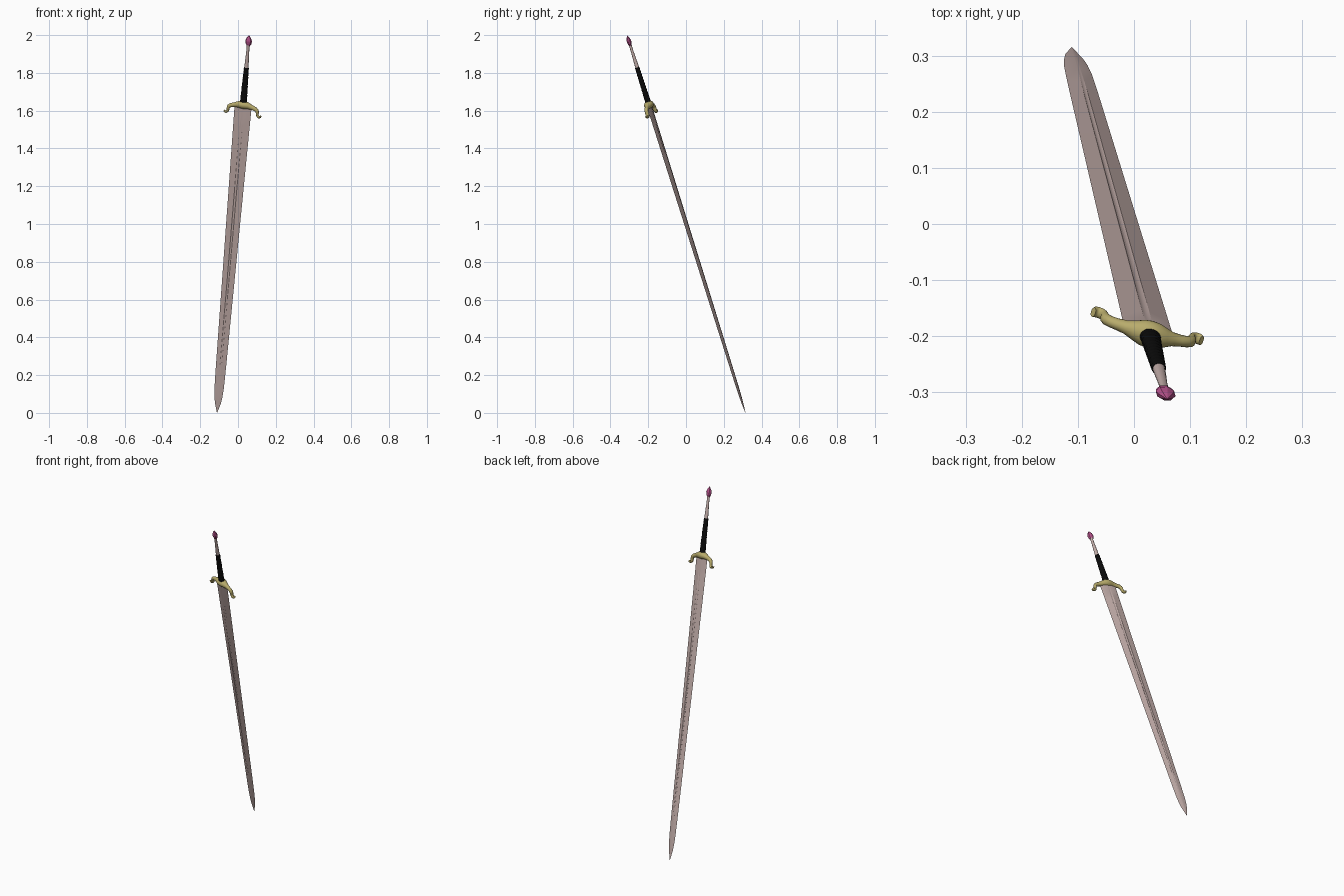
import bpy, bmesh, math
from mathutils import Vector, Matrix

if "Cube" in bpy.data.objects:
    bpy.data.objects.remove(bpy.data.objects["Cube"])

# Sword frame: X across the blade, Y through its thickness, Z from tip to pommel
tip = Vector((-0.111, 0.315, 0.0))
axis = (Vector((0.059, -0.312, 2.0)) - tip).normalized()
across = Vector((0.955, -0.25, -0.16))
across = (across - axis * across.dot(axis)).normalized()
thick = axis.cross(across)
FRAME = Matrix.Translation(tip) @ Matrix((across, thick, axis)).transposed().to_4x4()


def material(name, rgb):
    m = bpy.data.materials.new(name)
    m.diffuse_color = (*rgb, 1)
    m.use_nodes = True
    m.node_tree.nodes["Principled BSDF"].inputs["Base Color"].default_value = m.diffuse_color
    return m


steel = material("steel", (0.53, 0.41, 0.39))
gold = material("gold", (0.48, 0.41, 0.15))
black = material("black_leather", (0.003, 0.003, 0.003))
pink = material("pink_gem", (0.45, 0.08, 0.25))


def loft(name, rings, mat, smooth=30):
    """Skin a list of equal-sized point rings, capping both ends."""
    bm = bmesh.new()
    rows = [[bm.verts.new(p) for p in ring] for ring in rings]
    n = len(rows[0])
    for a, b in zip(rows, rows[1:]):
        for i in range(n):
            j = (i + 1) % n
            bm.faces.new((a[i], a[j], b[j], b[i]))
    bm.faces.new(rows[0][::-1])
    bm.faces.new(rows[-1])
    bmesh.ops.remove_doubles(bm, verts=bm.verts, dist=1e-6)
    bmesh.ops.recalc_face_normals(bm, faces=bm.faces)
    bm.transform(FRAME)
    me = bpy.data.meshes.new(name)
    bm.to_mesh(me)
    bm.free()
    ob = bpy.data.objects.new(name, me)
    bpy.context.collection.objects.link(ob)
    me.materials.append(mat)
    if smooth:
        bpy.ops.object.select_all(action='DESELECT')
        ob.select_set(True)
        bpy.context.view_layer.objects.active = ob
        bpy.ops.object.shade_smooth_by_angle(angle=math.radians(smooth))
    return ob


def ellipse(s, rx, ry, n):
    return [(rx * math.cos(2 * math.pi * i / n), ry * math.sin(2 * math.pi * i / n), s)
            for i in range(n)]


# Blade: bevelled section with a shallow fuller on both faces
def blade_ring(s, w, t, f, g):
    top = [(w, 0), (f, t), (f * 0.5, t - g * 0.75), (0, t - g),
           (-f * 0.5, t - g * 0.75), (-f, t)]
    return [(x, y, s) for x, y in top] + [(-x, -y, s) for x, y in top]


loft("blade", [blade_ring(*r) for r in (
    (0.000, 0.0006, 0.0004, 0.0002, 0),
    (0.055, 0.0165, 0.0030, 0.0020, 0),
    (0.090, 0.0220, 0.0042, 0.0025, 0),
    (0.140, 0.0258, 0.0050, 0.0030, 0),
    (0.220, 0.0275, 0.0055, 0.0035, 0.0004),
    (0.300, 0.0287, 0.0057, 0.0040, 0.0015),
    (1.000, 0.0377, 0.0068, 0.0055, 0.0020),
    (1.600, 0.0455, 0.0080, 0.0070, 0.0025),
    (1.650, 0.0462, 0.0082, 0.0070, 0.0004),
    (1.720, 0.0470, 0.0084, 0.0070, 0.0))], steel, 15)

# Crossguard: half path (x, s, in-plane radius, thickness radius), mirrored
half = [(0.0, 1.716, 0.022, 0.025), (0.014, 1.715, 0.020, 0.0235),
        (0.028, 1.713, 0.0165, 0.018), (0.043, 1.709, 0.0135, 0.0125),
        (0.058, 1.705, 0.0120, 0.0105), (0.070, 1.701, 0.0110, 0.010),
        (0.078, 1.694, 0.0100, 0.010), (0.081, 1.684, 0.0080, 0.010),
        (0.081, 1.674, 0.0065, 0.010), (0.084, 1.665, 0.0060, 0.010),
        (0.091, 1.661, 0.0060, 0.010), (0.098, 1.663, 0.0060, 0.010),
        (0.101, 1.668, 0.0045, 0.009)]
path = [(-x, s, a, b) for x, s, a, b in half[:0:-1]] + half
rings = []
for i, (x, s, a, b) in enumerate(path):
    p, q = path[max(i - 1, 0)], path[min(i + 1, len(path) - 1)]
    d = Vector((q[0] - p[0], q[1] - p[1])).normalized()
    ring = []
    for k in range(16):
        c = 2 * math.pi * k / 16
        ring.append((x - d.y * a * math.cos(c), b * math.sin(c), s + d.x * a * math.cos(c)))
    rings.append(ring)
loft("crossguard", rings, gold, 50)

# Grip: tapering wrapped leather with ridges
G0, G1, TURNS = 1.725, 1.923, 12
rings = []
for i in range(TURNS * 4 + 1):
    f = i / (TURNS * 4)
    bump = 0.0013 * abs(math.sin(math.pi * f * TURNS))
    rings.append(ellipse(G0 + (G1 - G0) * f, 0.0180 - 0.0060 * f + bump,
                         0.0140 - 0.0030 * f + bump, 20))
loft("grip_wrap", rings, black, 60)

# Steel neck between the grip and the gem
loft("pommel_neck", [ellipse(s, rx, ry, 20) for s, rx, ry in (
    (1.915, 0.0115, 0.0105), (1.960, 0.0100, 0.0090), (2.010, 0.0080, 0.0072),
    (2.038, 0.0080, 0.0070), (2.050, 0.0095, 0.0080))], steel, 40)

# Faceted gem pommel
loft("pommel_gem", [ellipse(s, rx, ry, 8) for s, rx, ry in (
    (2.042, 0.0080, 0.0060), (2.055, 0.0160, 0.0105), (2.070, 0.0185, 0.0125),
    (2.084, 0.0135, 0.0090), (2.101, 0.0015, 0.0010))], pink, 0)
